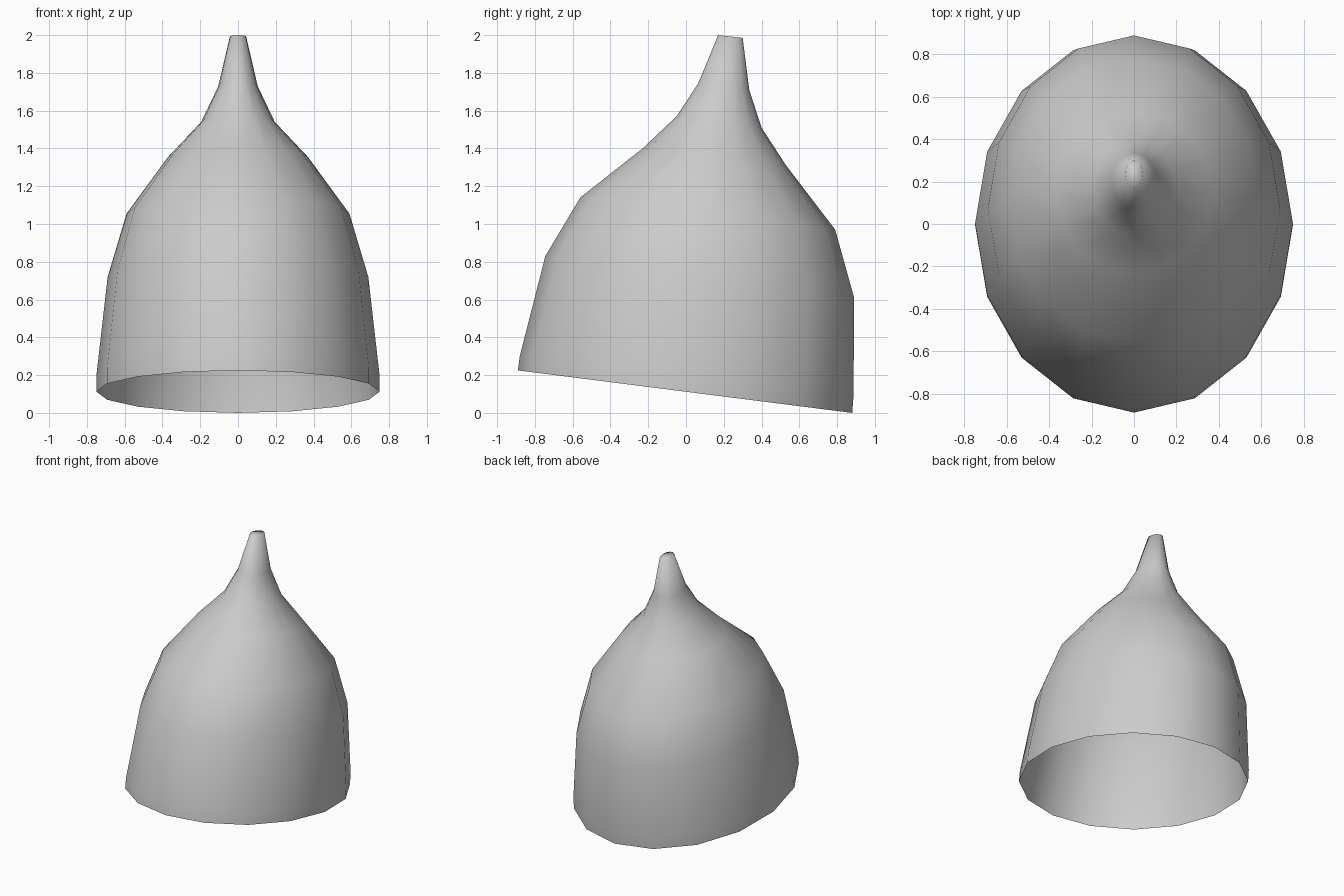
import bpy, bmesh, math

if "Cube" in bpy.data.objects:
    bpy.data.objects.remove(bpy.data.objects["Cube"])

SIDES = 16
# tilted elliptical rings: half width, front (y, z), back (y, z)
RINGS = [
    (0.75, (-0.89, 0.225), (0.88, 0.0)),
    (0.75, (-0.88, 0.30), (0.887, 0.09)),
    (0.69, (-0.745, 0.83), (0.89, 0.61)),
    (0.59, (-0.56, 1.14), (0.79, 0.97)),
    (0.37, (-0.23, 1.40), (0.53, 1.31)),
    (0.195, (-0.05, 1.57), (0.40, 1.51)),
    (0.105, (0.065, 1.745), (0.335, 1.71)),
    (0.043, (0.17, 2.0), (0.30, 1.985)),
]

bm = bmesh.new()


def add_ring(half_width, front, back):
    verts = []
    for i in range(SIDES):
        a = 2 * math.pi * i / SIDES
        t = (1 + math.sin(a)) / 2
        verts.append(bm.verts.new((half_width * math.cos(a),
                                   front[0] + (back[0] - front[0]) * t,
                                   front[1] + (back[1] - front[1]) * t)))
    return verts


# open-bottomed shell lofted through the rings
loops = [add_ring(*r) for r in RINGS]
for low, high in zip(loops, loops[1:]):
    for i in range(SIDES):
        j = (i + 1) % SIDES
        bm.faces.new((low[i], low[j], high[j], high[i]))

# small cap on the tip
bm.faces.new(loops[-1])

for f in bm.faces:
    f.smooth = True
mesh = bpy.data.meshes.new("pointed_hood")
bm.to_mesh(mesh)
bm.free()
hood = bpy.data.objects.new("pointed_hood", mesh)
bpy.context.collection.objects.link(hood)
